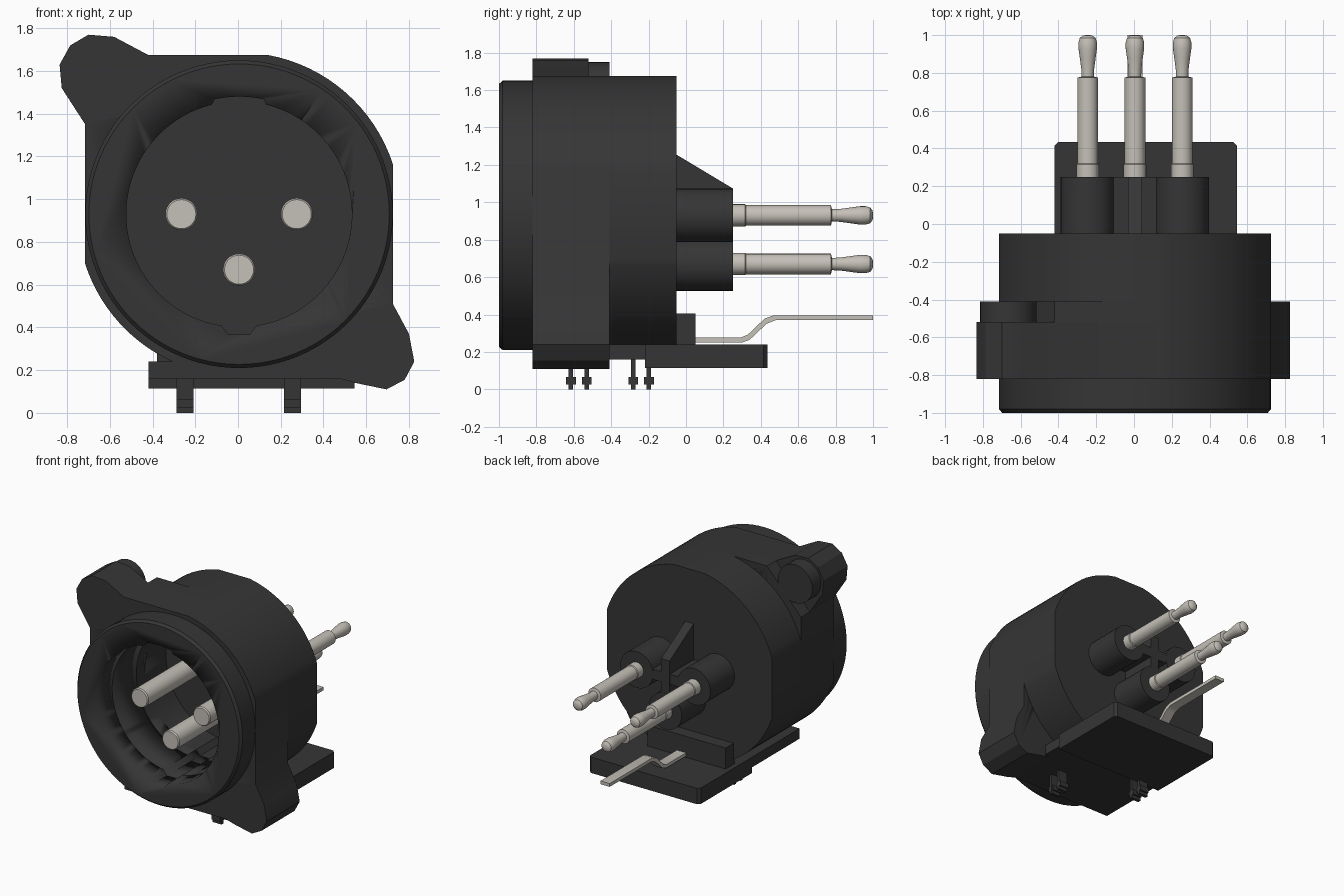
import bpy, bmesh, math

if "Cube" in bpy.data.objects:
    bpy.data.objects.remove(bpy.data.objects["Cube"], do_unlink=True)

CX, CZ = 0.005, 0.93          # connector axis
FLAT_X, FLAT_Z = 0.72, 0.745  # half sizes of the flats on the round body


def material(name, rgb, rough):
    m = bpy.data.materials.new(name)
    m.use_nodes = True
    m.diffuse_color = (*rgb, 1)
    bsdf = m.node_tree.nodes["Principled BSDF"]
    bsdf.inputs["Base Color"].default_value = (*rgb, 1)
    bsdf.inputs["Roughness"].default_value = rough
    return m


BLACK = material("black_plastic", (0.036, 0.036, 0.036), 0.6)
METAL = material("pale_metal", (0.56, 0.53, 0.48), 0.4)


def finish(name, bm, mat, angle=30):
    bmesh.ops.recalc_face_normals(bm, faces=bm.faces)
    mesh = bpy.data.meshes.new(name)
    bm.to_mesh(mesh)
    bm.free()
    ob = bpy.data.objects.new(name, mesh)
    bpy.context.collection.objects.link(ob)
    mesh.materials.append(mat)
    bpy.ops.object.select_all(action='DESELECT')
    ob.select_set(True)
    bpy.context.view_layer.objects.active = ob
    bpy.ops.object.shade_smooth_by_angle(angle=math.radians(angle))
    return ob


def extrude(name, pts, lo, hi, mat=BLACK, axis='y'):
    """Extrude an outline: (x, z) along y, or (y, z) along x."""
    bm = bmesh.new()
    put = (lambda a, b, t: (a, t, b)) if axis == 'y' else (lambda a, b, t: (t, a, b))
    face = bm.faces.new([bm.verts.new(put(a, b, lo)) for a, b in pts])
    new = bmesh.ops.extrude_face_region(bm, geom=[face])["geom"]
    shift = put(0, 0, hi - lo)
    bmesh.ops.translate(bm, vec=shift, verts=[v for v in new if isinstance(v, bmesh.types.BMVert)])
    return finish(name, bm, mat)


def box(name, x, y, z, mat=BLACK):
    return extrude(name, [(x[0], z[0]), (x[1], z[0]), (x[1], z[1]), (x[0], z[1])], *y, mat)


def lathe(name, x, z, profile, mat=BLACK, n=32):
    """Revolve (radius, y) pairs about an axis parallel to y, with capped ends."""
    bm = bmesh.new()
    rings = [[bm.verts.new((x + r * math.cos(2 * math.pi * i / n), y,
                            z + r * math.sin(2 * math.pi * i / n))) for i in range(n)]
             for r, y in profile]
    for a, b in zip(rings, rings[1:]):
        for i in range(n):
            j = (i + 1) % n
            bm.faces.new((a[i], a[j], b[j], b[i]))
    bm.faces.new(rings[0])
    bm.faces.new(rings[-1])
    return finish(name, bm, mat)


def arc(r, a0, a1, n=16):
    angles = [math.radians(a0 + (a1 - a0) * i / n) for i in range(n + 1)]
    return [(CX + r * math.cos(a), CZ + r * math.sin(a)) for a in angles]


# Outlines of the body and of the eared flange
R = 0.757
side = math.degrees(math.acos(FLAT_X / R))
top = math.degrees(math.asin(FLAT_Z / R))
low = math.degrees(math.asin(0.72 / R))
body_outline = (arc(R, side, top) + arc(R, 180 - top, 180 - side)
                + arc(R, 180 + side, 180 + low) + arc(R, 360 - low, 360 - side))
upper_ear = [(-0.42, 1.675), (-0.58, 1.76), (-0.70, 1.77), (-0.785, 1.72),
             (-0.835, 1.63), (-0.825, 1.52), (-0.715, 1.35)]
lower_ear = [(0.30, 0.21), (0.55, 0.14), (0.695, 0.11), (0.78, 0.155),
             (0.825, 0.24), (0.80, 0.37), (0.725, 0.51)]


def flange_outline(corner):
    return arc(R, side, top) + corner + arc(R, 180 + side, 180 + low) + lower_ear


flange = extrude("flange", flange_outline(upper_ear), -0.82, -0.52)
flange_back = extrude("flange_back", flange_outline([upper_ear[0], upper_ear[-1]]), -0.52, -0.41)
body = extrude("body", body_outline, -0.41, -0.05)
front_ring = lathe("front_ring", CX, CZ,
                   [(0.703, -1.0), (0.72, -0.98), (0.72, -0.82)], n=96)
lathe("ear_boss", -0.665, 1.60, [(0.15, -0.53), (0.15, -0.41)])

# Socket cavity: round with a wide key at the top and a small latch slot below
socket = (arc(0.528, -81, 76, 40) + arc(0.55, 78, 102, 10) + arc(0.528, 104, 261, 40)
          + [(CX - 0.05, 0.368), (CX + 0.05, 0.368)])
cutter = extrude("socket_cutter", socket, -1.1, -0.15)
for part in (front_ring, flange, flange_back, body):
    mod = part.modifiers.new("socket", 'BOOLEAN')
    mod.operation = 'DIFFERENCE'
    mod.solver = 'EXACT'
    mod.object = cutter
    bpy.context.view_layer.objects.active = part
    bpy.ops.object.modifier_apply(modifier="socket")
bpy.data.objects.remove(cutter, do_unlink=True)

# Contacts: front pin, rear boss and solder tail for each of three positions
tail = [(0.06, 0.2), (0.06, 0.315), (0.055, 0.32), (0.055, 0.775), (0.033, 0.78),
        (0.034, 0.82), (0.042, 0.88), (0.049, 0.93), (0.049, 0.96), (0.042, 0.985),
        (0.026, 0.997), (0.01, 1.0)]
for label, dx, dz in (("left", 1, 0), ("right", -1, 0), ("lower", 0, -0.26)):
    z = CZ + dz
    lathe(label + "_pin", CX + 0.27 * dx, z, [(0.068, -0.85), (0.075, -0.84), (0.075, -0.13)], METAL)
    lathe(label + "_boss", CX + 0.25 * dx, z, [(0.143, -0.07), (0.143, 0.25)])
    lathe(label + "_tail", CX + 0.25 * dx, z, tail, METAL, 24)

# Webs joining the rear bosses
extrude("sloped_web", [(-0.06, 0.75), (0.249, 0.75), (0.249, 1.075), (-0.06, 1.26)],
        CX - 0.037, CX + 0.037, axis='x')
box("cross_web", (-0.13, 0.14), (-0.06, 0.248), (0.89, 0.97))

# Mounting plate, with the rear part thicker and its back corners trimmed
bm = bmesh.new()
c = 0.02
outline = [(-0.42, -0.22), (0.545, -0.22), (0.545, 0.435 - c), (0.545 - c, 0.435),
           (-0.42 + c, 0.435), (-0.42, 0.435 - c)]
face = bm.faces.new([bm.verts.new((x, y, 0.115)) for x, y in outline])
new = bmesh.ops.extrude_face_region(bm, geom=[face])["geom"]
bmesh.ops.translate(bm, vec=(0, 0, 0.125), verts=[v for v in new if isinstance(v, bmesh.types.BMVert)])
finish("rear_plate", bm, BLACK)
box("front_plate", (-0.42, 0.52), (-0.815, -0.21), (0.16, 0.24))
box("rear_rail", (-0.38, 0.30), (-0.06, 0.05), (0.23, 0.405))

# Snap prongs under the plate: two legs each, with barbs
for label, x, y in (("front", 0.255, -0.573), ("rear", -0.248, -0.24)):
    for end, s in (("a", -1), ("b", 1)):
        leg = y + s * 0.042
        box(f"{label}_prong_{end}", (x - 0.04, x + 0.04), (leg - 0.012, leg + 0.012), (0, 0.17))
        box(f"{label}_barb_{end}", (x - 0.039, x + 0.039),
            (leg - 0.026, leg + 0.026), (0.025, 0.065))

# Bent ground tab
extrude("ground_tab", [(0.0, 0.25), (0.30, 0.25), (0.34, 0.265), (0.43, 0.35), (0.48, 0.37),
                       (1.0, 0.37), (1.0, 0.396), (0.47, 0.396), (0.42, 0.378),
                       (0.33, 0.292), (0.29, 0.276), (0.0, 0.276)],
        CX - 0.04, CX + 0.04, METAL, 'x')
